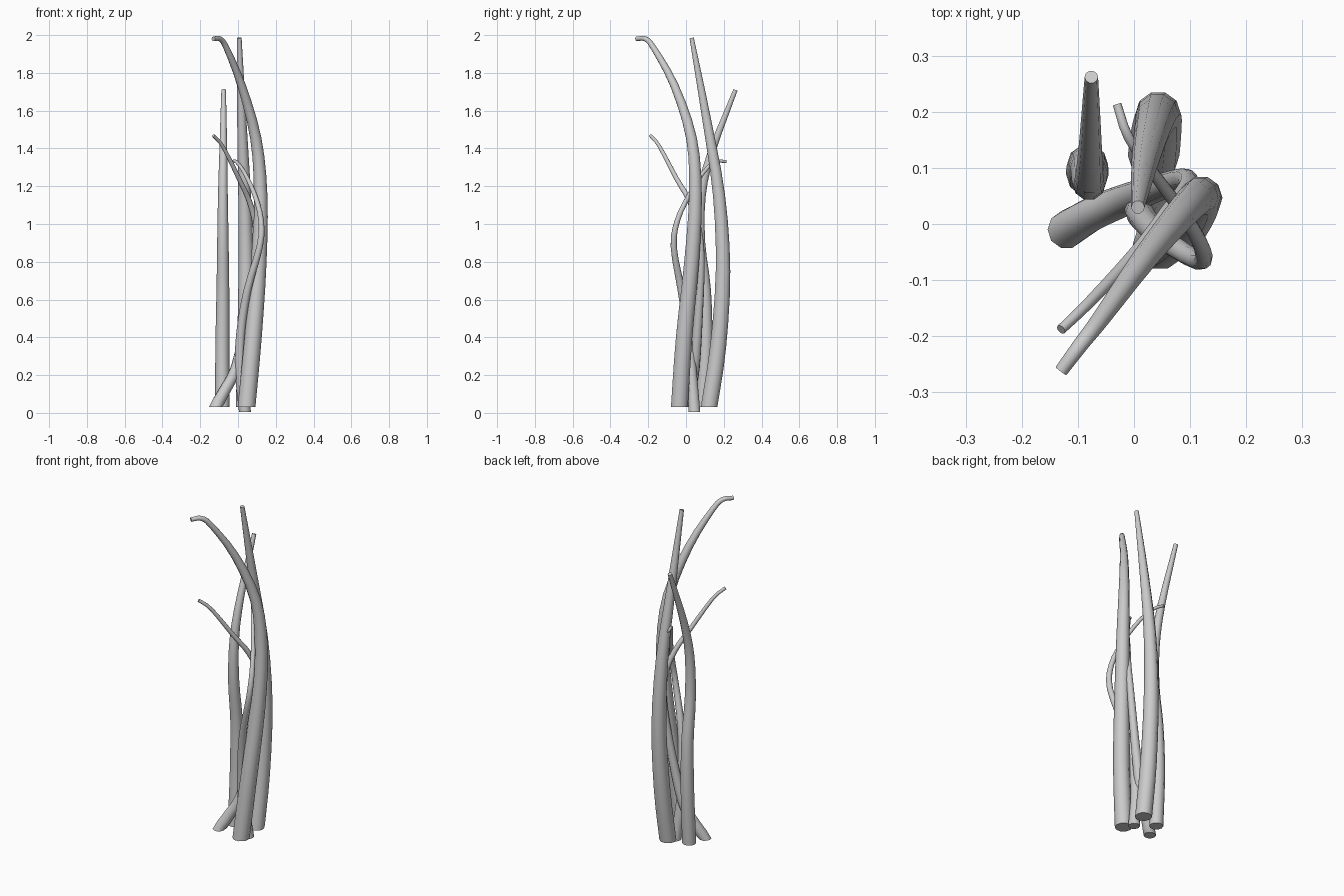
import bpy, bmesh, math
from mathutils import Vector

SIDES = 10


def spline(pts, steps=3):
    # Catmull-Rom smoothing of a short control path
    p = [Vector(q) for q in pts]
    p = [p[0] * 2 - p[1]] + p + [p[-1] * 2 - p[-2]]
    out = []
    for i in range(1, len(p) - 2):
        a, b, c, d = p[i - 1:i + 3]
        for k in range(steps):
            t = k / steps
            out.append(0.5 * (2 * b + (c - a) * t + (2 * a - 5 * b + 4 * c - d) * t * t
                              + (3 * b - a - 3 * c + d) * t ** 3))
    return out + [p[-2]]


def stem(name, r_base, r_tip, pts, power=1.8):
    # Tapered tube along a path, flat cut at the foot, capped at both ends
    path = spline(pts)
    zmax = sum((b - a).length for a, b in zip(path, path[1:]))
    bm = bmesh.new()
    rings, run = [], 0.0
    x = Vector((1, 0, 0))
    for i, c in enumerate(path):
        if i:
            run += (c - path[i - 1]).length
        tan = (path[min(i + 1, len(path) - 1)] - path[max(i - 1, 0)]).normalized()
        if i == 0:
            tan = Vector((0, 0, 1))
        x = (x - tan * x.dot(tan)).normalized()
        y = tan.cross(x)
        r = r_base + (r_tip - r_base) * (run / zmax) ** power
        rings.append([bm.verts.new(c + r * (x * math.cos(a) + y * math.sin(a)))
                      for a in (2 * math.pi * k / SIDES for k in range(SIDES))])
    for lo, hi in zip(rings, rings[1:]):
        for k in range(SIDES):
            n = (k + 1) % SIDES
            bm.faces.new((lo[k], lo[n], hi[n], hi[k]))
    bm.faces.new(rings[0][::-1])
    bm.faces.new(rings[-1])
    for f in bm.faces:
        f.smooth = len(f.verts) == 4
    for ring in (rings[0], rings[-1]):
        for k in range(SIDES):
            bm.edges.get((ring[k], ring[(k + 1) % SIDES])).smooth = False
    me = bpy.data.meshes.new(name)
    bm.to_mesh(me)
    bm.free()
    bpy.context.collection.objects.link(bpy.data.objects.new(name, me))


# Thick stems
stem("tall_bent_stem", 0.047, 0.012, [
    (0.045, -0.035, 0.03), (0.08, -0.01, 0.4), (0.11, 0.03, 0.8), (0.12, 0.05, 1.15),
    (0.095, 0.03, 1.45), (0.02, -0.06, 1.73), (-0.06, -0.17, 1.93),
    (-0.095, -0.215, 1.98), (-0.13, -0.262, 1.98)])
stem("tall_straight_stem", 0.046, 0.012, [
    (0.035, 0.122, 0.03), (0.04, 0.17, 0.35), (0.043, 0.196, 0.75),
    (0.035, 0.175, 1.15), (0.02, 0.11, 1.55), (0.007, 0.03, 1.985)])
stem("side_stem", 0.038, 0.012, [
    (-0.083, 0.088, 0.03), (-0.083, 0.105, 0.35), (-0.08, 0.1, 0.65), (-0.08, 0.073, 0.9),
    (-0.08, 0.08, 1.15), (-0.078, 0.135, 1.38), (-0.076, 0.262, 1.71)])

# Thin winding stems
stem("splayed_stem", 0.034, 0.009, [
    (-0.12, -0.01, 0.03), (-0.07, 0.02, 0.12), (-0.01, 0.045, 0.24), (0.045, 0.065, 0.5),
    (0.09, 0.08, 0.8), (0.095, 0.065, 0.98), (0.06, 0.02, 1.12), (0.005, -0.05, 1.24),
    (-0.08, -0.14, 1.41), (-0.13, -0.188, 1.468)], 0.8)
stem("twisting_stem", 0.032, 0.008, [
    (0.037, 0.045, 0.005), (0.012, 0.03, 0.22), (0.015, 0.012, 0.42), (0.05, -0.025, 0.65),
    (0.115, -0.065, 0.88), (0.122, -0.045, 1.02), (0.09, 0.015, 1.15),
    (0.035, 0.09, 1.27), (-0.01, 0.155, 1.33), (-0.03, 0.213, 1.33)], 0.9)
